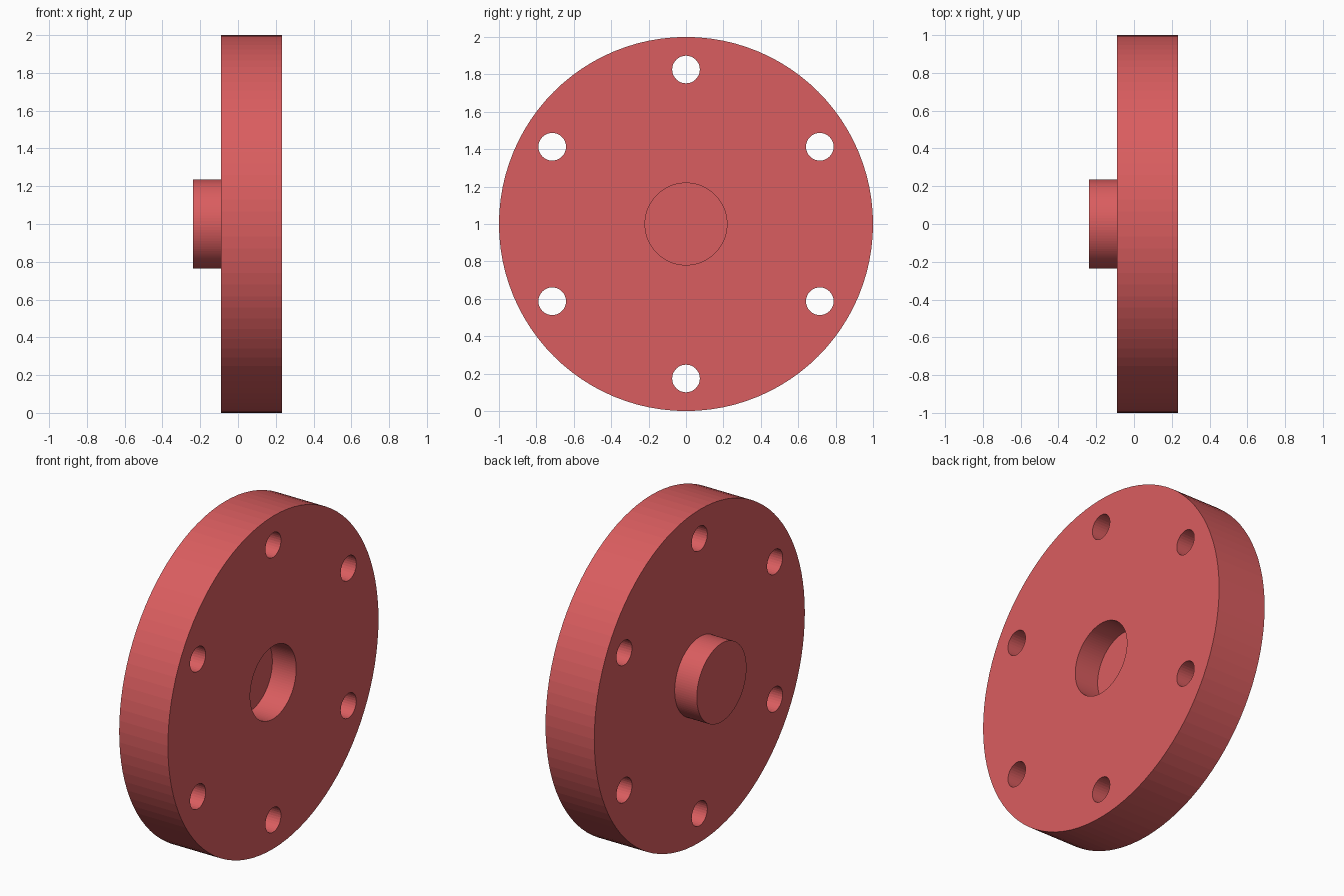
import bpy, bmesh, math
from mathutils import Matrix, Vector

if "Cube" in bpy.data.objects:
    bpy.data.objects.remove(bpy.data.objects["Cube"])

SEGMENTS = 96
HOLE_COUNT, HOLE_CIRCLE, HOLE_RADIUS = 6, 0.826, 0.074
CENTRE = Vector((0, 0, 1))


def add_object(name, bm):
    mesh = bpy.data.meshes.new(name)
    bm.to_mesh(mesh)
    bm.free()
    obj = bpy.data.objects.new(name, mesh)
    bpy.context.collection.objects.link(obj)
    return obj


# Flange: (x, radius) profile turned around the x axis,
# from the rear boss, over the rim, to the floor of the front recess
profile = [(-0.237, 0), (-0.237, 0.236), (-0.09, 0.236), (-0.09, 1.0),
           (0.234, 1.0), (0.234, 0.219), (0.075, 0.219), (0.075, 0)]
bm = bmesh.new()
verts = [bm.verts.new(CENTRE + Vector((x, 0, r))) for x, r in profile]
edges = [bm.edges.new(pair) for pair in zip(verts, verts[1:])]
bmesh.ops.spin(bm, geom=verts + edges, cent=CENTRE, axis=(1, 0, 0),
               angle=math.tau, steps=SEGMENTS)
bmesh.ops.remove_doubles(bm, verts=bm.verts[:], dist=1e-4)
bmesh.ops.recalc_face_normals(bm, faces=bm.faces[:])
flange = add_object("flange", bm)

# Bolt holes: ring of through cutters
bm = bmesh.new()
for i in range(HOLE_COUNT):
    a = math.tau * i / HOLE_COUNT
    pos = CENTRE + HOLE_CIRCLE * Vector((0, math.sin(a), math.cos(a)))
    bmesh.ops.create_cone(bm, cap_ends=True, segments=32, depth=2,
                          radius1=HOLE_RADIUS, radius2=HOLE_RADIUS,
                          matrix=Matrix.Translation(pos) @ Matrix.Rotation(math.pi / 2, 4, 'Y'))
cutter = add_object("bolt_hole_cutter", bm)
cutter.hide_render = True
cutter.display_type = 'WIRE'

holes = flange.modifiers.new("bolt_holes", 'BOOLEAN')
holes.operation = 'DIFFERENCE'
holes.solver = 'EXACT'
holes.object = cutter
bpy.context.view_layer.objects.active = flange
flange.select_set(True)
bpy.ops.object.modifier_apply(modifier=holes.name)
bpy.data.objects.remove(cutter)

# Red finish
red = bpy.data.materials.new("red")
red.diffuse_color = (0.70, 0.11, 0.115, 1)
red.use_nodes = True
red.node_tree.nodes["Principled BSDF"].inputs["Base Color"].default_value = red.diffuse_color
flange.data.materials.clear()
flange.data.materials.append(red)
